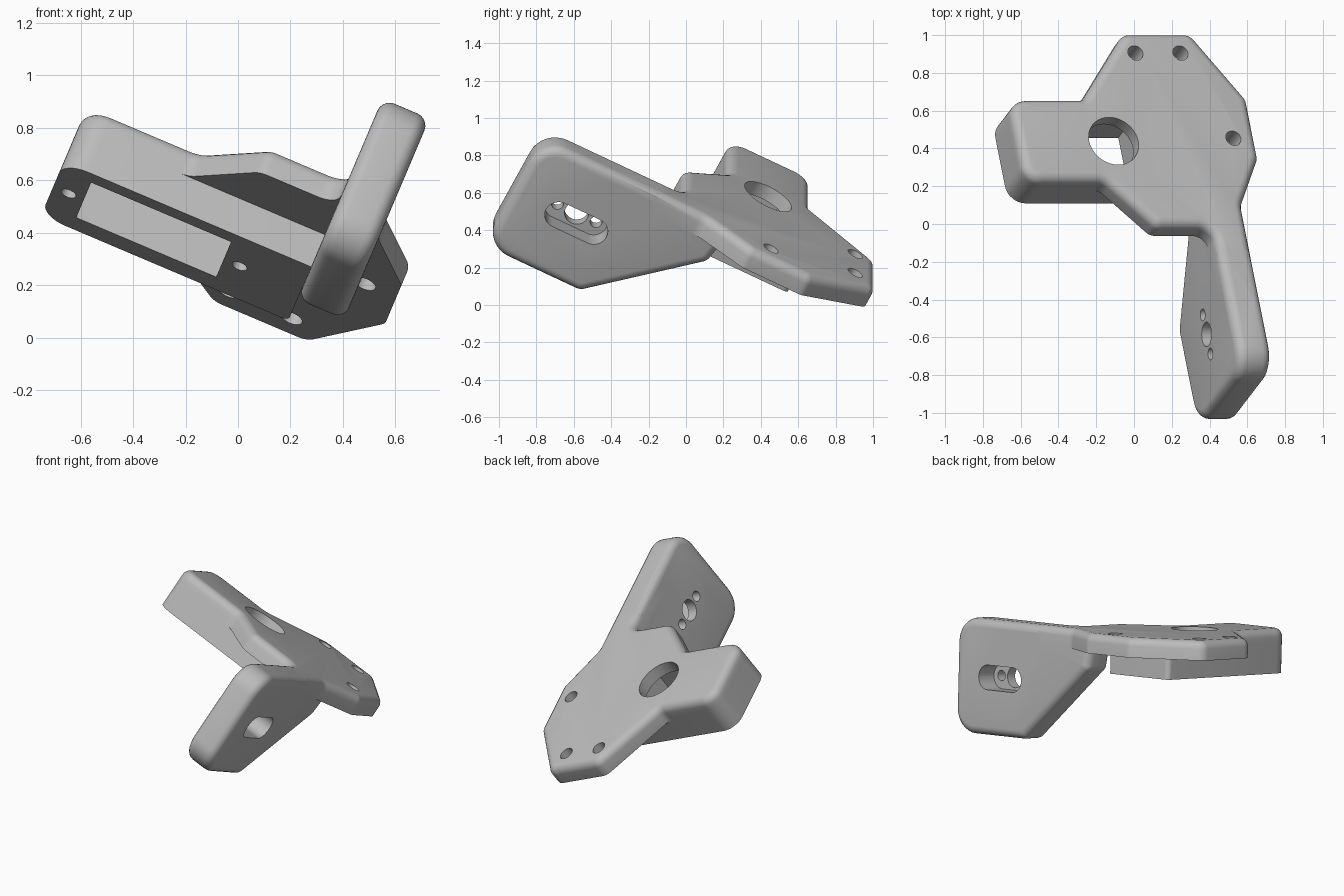
import bpy, bmesh, math
from mathutils import Matrix, Vector

cube = bpy.data.objects.get("Cube")
if cube:
    bpy.data.objects.remove(cube, do_unlink=True)

# One grey for the whole bracket
grey = bpy.data.materials.new("light_grey")
grey.use_nodes = True
grey.diffuse_color = (0.5, 0.5, 0.5, 1)
grey.node_tree.nodes["Principled BSDF"].inputs["Base Color"].default_value = (0.5, 0.5, 0.5, 1)


def rounded(corners, steps=8):
    """Outline with each corner (a, b, radius) replaced by an arc."""
    out = []
    for i, (a, b, r) in enumerate(corners):
        p = Vector((a, b))
        d0 = (Vector(corners[i - 1][:2]) - p).normalized()
        d1 = (Vector(corners[(i + 1) % len(corners)][:2]) - p).normalized()
        if r == 0:
            out.append(p)
            continue
        half = d0.angle(d1) / 2
        centre = p + (d0 + d1).normalized() * (r / math.sin(half))
        tangent = r / math.tan(half)
        s, e = p + d0 * tangent - centre, p + d1 * tangent - centre
        turn = s.angle(e)
        for k in range(steps + 1):
            t = k / steps
            out.append(centre + (s * math.sin((1 - t) * turn) + e * math.sin(t * turn)) / math.sin(turn))
    return out


def circle(a, b, r, n=40):
    return [Vector((a + r * math.cos(math.tau * k / n), b + r * math.sin(math.tau * k / n))) for k in range(n)]


def box(a0, a1, b0, b1, r=0):
    return rounded([(a0, b0, r), (a1, b0, r), (a1, b1, r), (a0, b1, r)])


def prism(name, outline, lo, hi, axis="z", bevel_lo=0, bevel_hi=0):
    """Extrude an outline along z (outline in xy) or x (outline in yz)."""
    place = (lambda p, h: (p.x, p.y, h)) if axis == "z" else (lambda p, h: (h, p.x, p.y))
    bm = bmesh.new()
    rings = [[bm.verts.new(place(p, h)) for p in outline] for h in (lo, hi)]
    caps = [bm.faces.new(rings[0][::-1]), bm.faces.new(rings[1])]
    n = len(outline)
    for i in range(n):
        j = (i + 1) % n
        bm.faces.new((rings[0][i], rings[0][j], rings[1][j], rings[1][i]))
    bmesh.ops.recalc_face_normals(bm, faces=bm.faces)
    for edges, width in [(list(c.edges), w) for c, w in zip(caps, (bevel_lo, bevel_hi))]:
        if width:
            bmesh.ops.bevel(bm, geom=edges, offset=width, offset_type="OFFSET", segments=5,
                            profile=0.5, affect="EDGES", clamp_overlap=False)
    mesh = bpy.data.meshes.new(name)
    bm.to_mesh(mesh)
    bm.free()
    mesh.materials.append(grey)
    ob = bpy.data.objects.new(name, mesh)
    bpy.context.collection.objects.link(ob)
    return ob


def combine(base, other, operation):
    """Apply a boolean and remove the tool object."""
    mod = base.modifiers.new("boolean", "BOOLEAN")
    mod.operation, mod.object, mod.solver = operation, other, "EXACT"
    bpy.context.view_layer.update()
    mesh = bpy.data.meshes.new_from_object(base.evaluated_get(bpy.context.evaluated_depsgraph_get()))
    base.modifiers.clear()
    base.data = mesh
    bpy.data.objects.remove(other, do_unlink=True)


# Mounting plate, with a neck running into the arm
plate_outline = rounded([
    (-.57, .26, .10), (-.11, .26, .08), (.135, -.01, .07), (.455, -.01, .08),
    (.455, -.5, .06), (.65, -.5, .06), (.65, .12, .10), (.80, .40, .07),
    (.80, .75, .07), (.55, 1.14, .07), (.166, 1.14, .07), (-.14, .75, .05), (-.57, .75, .10)])
bracket = prism("bracket", plate_outline, -.12, 0, bevel_hi=.05)

# Motor housing below the plate
housing = rounded([(-.57, .26, .10), (.455, .26, 0), (.455, .75, .03), (-.57, .75, .10)])
combine(bracket, prism("motor_housing", housing, -.27, -.08), "UNION")

# Upright side arm
arm = rounded([(-.86, 0, .15), (-.86, -.70, .15), (-.28, -.70, .07), (.25, -.24, .06),
               (.28, -.07, 0), (-.1, -.07, 0), (-.15, 0, 0)])
combine(bracket, prism("side_arm", arm, .455, .65, "x", .05, .05), "UNION")

# Cuts: motor pocket, shaft opening, screw holes, arm slot and its holes
cuts = [prism("motor_pocket", box(-.443, .137, .33, .65), -.4, -.08),
        prism("shaft_opening", circle(-.022, .493, .141), -.15, .1),
        prism("arm_slot", box(-.66, -.30, -.425, -.275, .0745), .52, .8, "x"),
        prism("arm_shaft_hole", circle(-.48, -.345, .065), .3, .6, "x")]
cuts += [prism("arm_screw_hole", circle(-.48 + s * .116, -.345, .032, 24), .3, .6, "x") for s in (-1, 1)]
cuts += [prism("motor_screw_hole", circle(u, .49, .03, 24), -.4, -.13) for u in (-.506, .203)]
cuts += [prism("plate_hole", circle(u, v, .043, 28), -.3, .1) for u, v in ((.204, 1.016), (.463, 1.016), (.67, .51))]
for cutter in cuts:
    combine(bracket, cutter, "DIFFERENCE")

# Tilt the finished bracket into its resting pose
tilt = Matrix.Rotation(math.radians(23), 4, "Y") @ Matrix.Rotation(math.radians(-27), 4, "X")
bracket.data.transform(Matrix.Translation((0, 0, .778)) @ tilt)

bpy.ops.object.select_all(action="DESELECT")
bracket.select_set(True)
bpy.context.view_layer.objects.active = bracket
bpy.ops.object.shade_smooth_by_angle(angle=math.radians(30))
